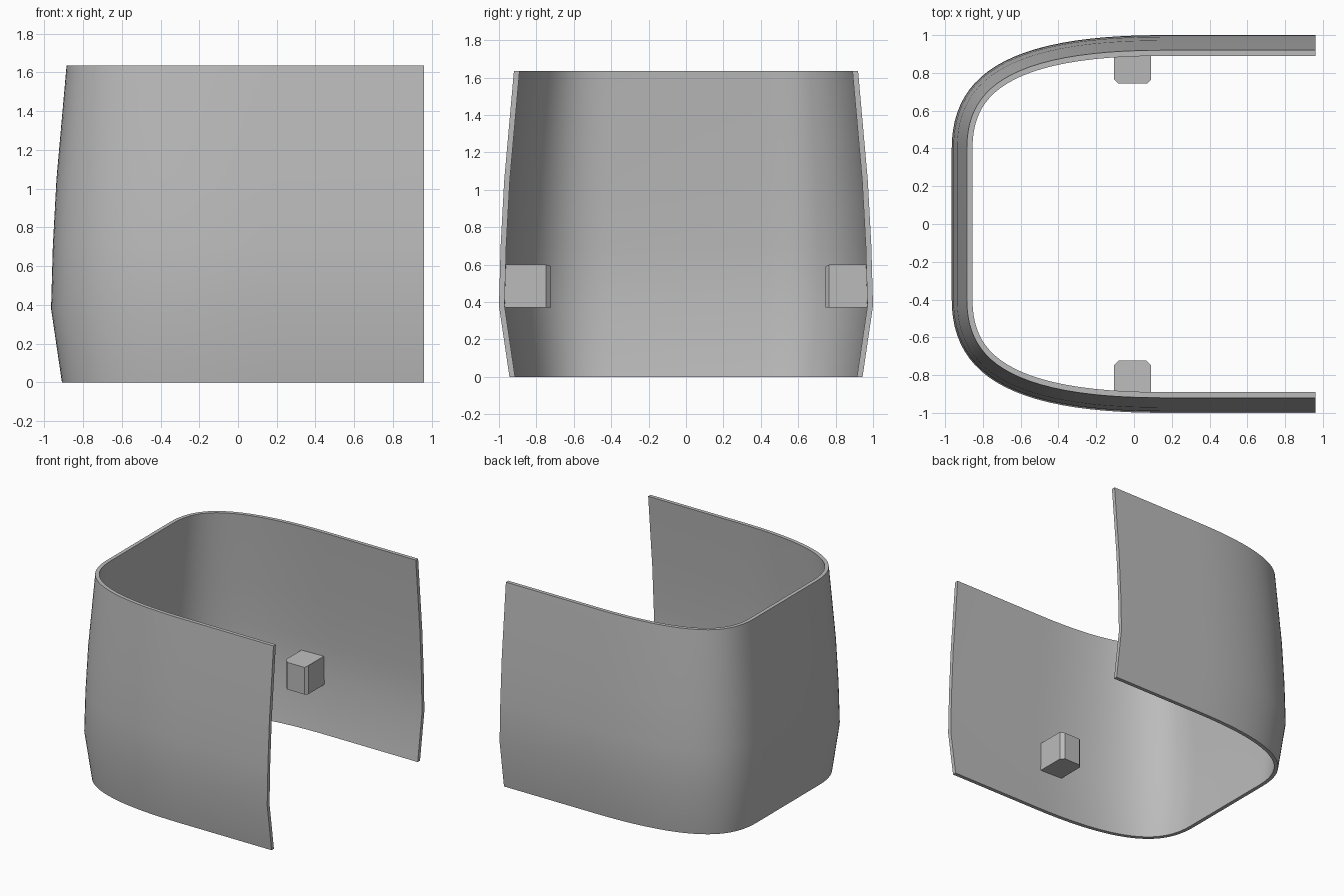
import bpy, bmesh
from mathutils import Vector
from mathutils.geometry import interpolate_bezier

cube = bpy.data.objects.get("Cube")
if cube:
    bpy.data.objects.remove(cube)

# One plain grey for everything
grey = bpy.data.materials.new("plain_grey")
grey.use_nodes = True
colour = (0.5, 0.5, 0.5, 1)
grey.diffuse_color = colour
grey.node_tree.nodes["Principled BSDF"].inputs["Base Color"].default_value = colour


def finish(bm, name):
    bmesh.ops.recalc_face_normals(bm, faces=bm.faces)
    mesh = bpy.data.meshes.new(name)
    bm.to_mesh(mesh)
    bm.free()
    mesh.materials.append(grey)
    obj = bpy.data.objects.new(name, mesh)
    bpy.context.collection.objects.link(obj)
    return obj


# U-shaped plan outline at the widest level, back half then mirrored
corner = interpolate_bezier(Vector((0.15, 1)), Vector((-0.65, 1)),
                            Vector((-0.965, 0.8)), Vector((-0.965, 0.4)), 24)
half = [Vector((0.96, 1))] + [p.to_2d() for p in corner]
outline = half + [Vector((p.x, -p.y)) for p in reversed(half)]
last = len(outline) - 1
inward = []
for i in range(last + 1):
    t = (outline[min(i + 1, last)] - outline[max(i - 1, 0)]).normalized()
    inward.append(Vector((-t.y, t.x)))

# Wall section: (inset, height), up the outside and down the inside
outside = [(0.056, 0), (0, 0.38), (0.009, 0.7), (0.028, 1.05), (0.08, 1.635)]
section = outside + [(d + 0.03, z) for d, z in reversed(outside)]

bm = bmesh.new()
rings = []
for p, n in zip(outline, inward):
    rings.append([bm.verts.new((*(p + n * d), z)) for d, z in section])
count = len(section)
for a, b in zip(rings, rings[1:]):
    for i in range(count):
        j = (i + 1) % count
        bm.faces.new((a[i], a[j], b[j], b[i]))
for end in (rings[0], rings[-1]):
    bm.faces.new(end)
shell = finish(bm, "curved_shell")
bpy.context.view_layer.objects.active = shell
shell.select_set(True)
bpy.ops.object.shade_smooth_by_angle(angle=0.6)
shell.select_set(False)


# Chamfered blocks on the inner faces of the two side walls
def block(name, side, tip, chamfer, top_chamfer):
    wall = 0.975
    plan = [(-0.105, wall), (-0.105, tip + chamfer), (-0.105 + chamfer, tip),
            (0.09 - chamfer, tip), (0.09, tip + chamfer), (0.09, wall)]
    bm = bmesh.new()
    base = bm.faces.new([bm.verts.new((x, y * side, 0.37)) for x, y in plan])
    ext = bmesh.ops.extrude_face_region(bm, geom=[base])
    top = [v for v in ext["geom"] if isinstance(v, bmesh.types.BMVert)]
    bmesh.ops.translate(bm, verts=top, vec=(0, 0, 0.23))
    for v in top:
        if abs(v.co.y) < tip + 0.001:
            v.co.z -= top_chamfer
    return finish(bm, name)


block("front_inner_block", -1, 0.722, 0.026, 0.008)
block("back_inner_block", 1, 0.745, 0.02, 0.012)
